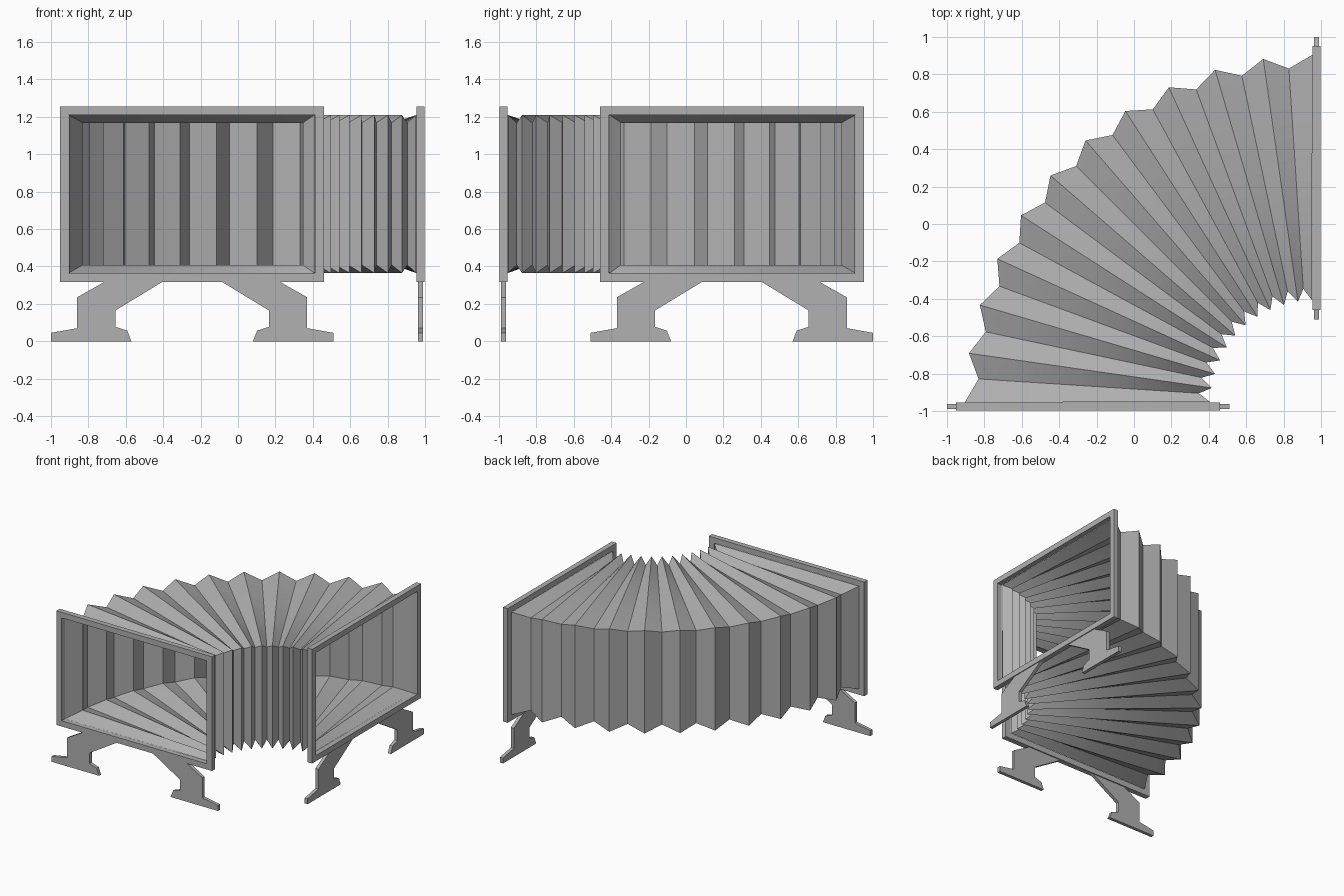
import bpy, bmesh
from math import sin, cos, radians

if "Cube" in bpy.data.objects:
    bpy.data.objects.remove(bpy.data.objects["Cube"])

FOLDS = 11          # number of pleats along the bend
STEPS = 6           # strips across each twisted pleat
CX, CY = 1.0, -1.0  # bend centre

grey = bpy.data.materials.new("dark grey")
grey.diffuse_color = (0.44, 0.44, 0.44, 1)
grey.use_nodes = True
grey.node_tree.nodes["Principled BSDF"].inputs["Base Color"].default_value = grey.diffuse_color


def finish(name, bm):
    bmesh.ops.recalc_face_normals(bm, faces=bm.faces)
    me = bpy.data.meshes.new(name)
    bm.to_mesh(me)
    bm.free()
    me.materials.append(grey)
    ob = bpy.data.objects.new(name, me)
    bpy.context.collection.objects.link(ob)
    return ob


def place(p, turned):
    """Second end is the first one reflected across the bend's diagonal."""
    x, y, z = p
    return (-y, -x, z) if turned else (x, y, z)


def bridge(bm, a, b):
    for i in range(len(a)):
        j = (i + 1) % len(a)
        bm.faces.new((a[i], a[j], b[j], b[i]))


def prism(name, profile, y0, y1, turned):
    """Extrude an (x, z) outline in y."""
    bm = bmesh.new()
    a, b = ([bm.verts.new(place((x, y, z), turned)) for x, z in profile] for y in (y0, y1))
    bm.faces.new(a)
    bm.faces.new(b[::-1])
    bridge(bm, a, b)
    return finish(name, bm)


def frame(name, turned):
    """Rectangular ring around the open end."""
    def rect(x0, x1, z0, z1, y):
        return [(x0, y, z0), (x1, y, z0), (x1, y, z1), (x0, y, z1)]
    outer, inner = (-0.952, 0.461, 0.318, 1.256), (-0.905, 0.413, 0.365, 1.21)
    bm = bmesh.new()
    loops = [[bm.verts.new(place(p, turned)) for p in rect(*r, y)]
             for r, y in ((outer, -0.997), (outer, -0.954), (inner, -0.954), (inner, -0.997))]
    for k in range(4):
        bridge(bm, loops[k], loops[(k + 1) % 4])
    return finish(name, bm)


# Pleated sleeve: rectangular rings alternating between ridge and valley
bm = bmesh.new()
rings = []
for k in range(2 * FOLDS + 1):
    t = k / (2 * FOLDS)
    bulge = 1 - abs(2 * t - 1)
    valley = k % 2
    r_out = (1.838 if valley else 1.905) + 0.014 * bulge
    r_in = (0.658 if valley else 0.594) + 0.018 * bulge
    z0, z1 = (0.408, 1.168) if valley else (0.365, 1.21)
    ao = radians(1.4 + 87.2 * t)
    ai = radians(4.6 + 80.8 * t)
    o = (CX - r_out * cos(ao), CY + r_out * sin(ao))
    i = (CX - r_in * cos(ai), CY + r_in * sin(ai))
    across = [tuple(p + (q - p) * s / STEPS for p, q in zip(o, i)) for s in range(STEPS + 1)]
    rings.append([bm.verts.new((*p, z0)) for p in across] +
                 [bm.verts.new((*p, z1)) for p in across[::-1]])
for a, b in zip(rings, rings[1:]):
    bridge(bm, a, b)
bellows = finish("bellows", bm)
bellows.data.shade_smooth()
bellows.data.set_sharp_from_angle(angle=radians(25))

# End frames with their stepped feet
LEG = [(-1, 0), (-1, 0.045), (-0.86, 0.07), (-0.86, 0.235), (-0.71, 0.32), (-0.40, 0.32),
       (-0.655, 0.165), (-0.655, 0.077), (-0.592, 0.057), (-0.57, 0)]
MID = -0.245        # middle of the frame
for end, turned in (("front", False), ("side", True)):
    frame(end + "_frame", turned)
    prism(end + "_outer_leg", LEG, -0.99, -0.963, turned)
    prism(end + "_inner_leg", [(2 * MID - x, z) for x, z in LEG], -0.99, -0.963, turned)
